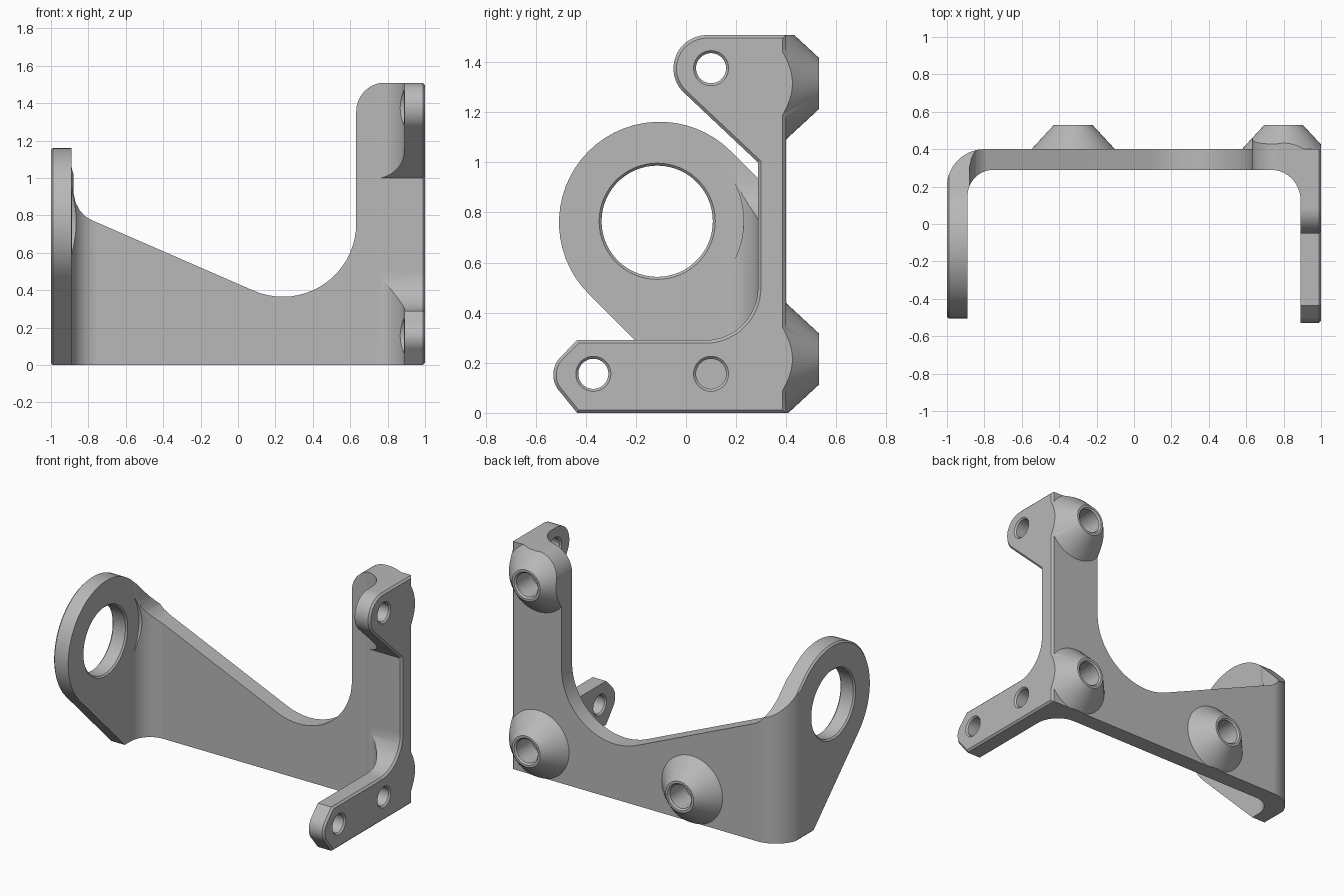
import bpy, bmesh, math
from mathutils import Vector

cube = bpy.data.objects.get("Cube")
if cube:
    bpy.data.objects.remove(cube, do_unlink=True)

PLACE = {
    "X": lambda t, u, v: (t, u, v),
    "Y": lambda t, u, v: (u, t, v),
    "Z": lambda t, u, v: (u, v, t),
}


def arc(cx, cy, r, start, end):
    """Points along an arc, angles in degrees."""
    n = max(4, round(abs(end - start) / 6))
    angles = [math.radians(start + (end - start) * i / n) for i in range(n + 1)]
    return [(cx + r * math.cos(a), cy + r * math.sin(a)) for a in angles]


def inset(points, d):
    """Move a counter-clockwise outline inward by d."""
    result = []
    for i, p in enumerate(points):
        p = Vector(p)
        before = (p - Vector(points[i - 1])).normalized()
        after = (Vector(points[(i + 1) % len(points)]) - p).normalized()
        n1, n2 = Vector((-before.y, before.x)), Vector((-after.y, after.x))
        result.append(tuple(p + (n1 + n2) * d / (1 + n1.dot(n2))))
    return result


def loft(name, axis, sections):
    """Closed solid through (position, outline) sections along an axis."""
    bm = bmesh.new()
    rings = [[bm.verts.new(PLACE[axis](t, u, v)) for u, v in outline]
             for t, outline in sections]
    count = len(rings[0])
    for a, b in zip(rings, rings[1:]):
        for i in range(count):
            j = (i + 1) % count
            bm.faces.new((a[i], a[j], b[j], b[i]))
    bm.faces.new(rings[0])
    bm.faces.new(rings[-1])
    bmesh.ops.recalc_face_normals(bm, faces=bm.faces)
    mesh = bpy.data.meshes.new(name)
    bm.to_mesh(mesh)
    bm.free()
    obj = bpy.data.objects.new(name, mesh)
    bpy.context.collection.objects.link(obj)
    return obj


def turned(name, axis, u, v, profile):
    """Round solid from (position, radius) pairs."""
    return loft(name, axis, [(t, arc(u, v, r, 0, 360)[:-1]) for t, r in profile])


def combine(target, tool, operation):
    """Apply a boolean and discard the tool."""
    mod = target.modifiers.new("combine", "BOOLEAN")
    mod.operation = operation
    mod.solver = "EXACT"
    mod.object = tool
    bpy.context.view_layer.update()
    bpy.context.view_layer.objects.active = target
    bpy.ops.object.modifier_apply(modifier=mod.name)
    bpy.data.objects.remove(tool, do_unlink=True)


# Bent sheet: left arm, back wall and right arm in plan
plan = ([(-1, -0.7), (-0.89, -0.7)]
        + arc(-0.75, 0.15, 0.14, 180, 90)
        + arc(0.73, 0.13, 0.16, 90, 0)
        + [(0.89, -0.7), (1.05, -0.7), (1.05, 0.335), (0.985, 0.4)]
        + arc(-0.8, 0.2, 0.2, 90, 180))
bracket = loft("bracket", "Z", [(-0.1, plan), (1.7, plan)])

# Conical mounting bosses on the back
bosses = [(-0.325, 0.215), (0.8, 0.215), (0.8, 1.315)]
for x, z in bosses:
    boss = turned("boss", "Y", x, z, [(0.36, 0.26), (0.53, 0.103)])
    combine(bracket, boss, "UNION")

# Back wall outline: sloping top edge, round valley and upright post
wall = ([(-1.1, -0.2), (1.1, -0.2), (1.1, 1.6), (0.787, 1.6)]
        + arc(0.787, 1.355, 0.155, 90, 180)
        + arc(0.24, 0.757, 0.392, 360, 246.6)
        + [(-0.79, 0.778), (-0.82, 0.798), (-0.847, 0.828), (-0.868, 0.868),
           (-0.88, 0.92), (-0.882, 1.4), (-1.1, 1.4)])
combine(bracket, loft("wall_outline", "Y", [(-0.8, wall), (0.65, wall)]), "INTERSECT")

# Left arm outline: large eye with slanted sides, chamfered on the outside
eye = ([(0.0865, 0), (0.75, 0), (0.75, 0.4735)]
       + arc(-0.105, 0.76, 0.402, 45, 225))
arms = loft("arm_outlines", "X",
            [(-1.005, inset(eye, 0.016)), (-0.989, eye), (0.05, eye)])

# Right arm outline: lower tab and upper ear, chamfered on the outside
tabs = ([(-0.435, 0), (0.7, 0), (0.7, 1.508)]
        + arc(0.083, 1.375, 0.133, 90, 225)
        + [(0.287, 1.0)]
        + arc(0.077, 0.5, 0.21, 0, -90)
        + [(-0.435, 0.29)]
        + arc(-0.43, 0.152, 0.1, 135, 225))
right_arm = loft("right_arm_outline", "X",
                 [(-0.05, tabs), (0.988, tabs), (1.0, inset(tabs, 0.012))])
combine(arms, right_arm, "UNION")
combine(bracket, arms, "INTERSECT")


def side_hole(side, y, z, radius, clearance):
    """Chamfered hole through an arm, with a flat seat on its inner face."""
    profile = [(1.03, radius + 0.04), (0.99, radius), (0.90, radius),
               (0.888, radius + 0.012), (0.888, clearance), (0.6, clearance)]
    cutter = turned("hole", "X", y, z, [(side * t, r) for t, r in profile])
    combine(bracket, cutter, "DIFFERENCE")


# Large eye hole and screw holes
side_hole(-1, -0.115, 0.765, 0.222, 0.345)
for y, z in [(-0.37, 0.156), (0.1, 0.156), (0.1, 1.376)]:
    side_hole(1, y, z, 0.06, 0.112)

# Blind holes in the bosses
for x, z in bosses:
    cutter = turned("blind_hole", "Y", x, z,
                    [(0.36, 0.078), (0.52, 0.078), (0.56, 0.118)])
    combine(bracket, cutter, "DIFFERENCE")

# Plain grey finish
grey = bpy.data.materials.new("grey")
grey.use_nodes = True
colour = (0.48, 0.48, 0.48, 1)
grey.diffuse_color = colour
for node in grey.node_tree.nodes:
    if node.type == "BSDF_PRINCIPLED":
        node.inputs["Base Color"].default_value = colour
bracket.data.materials.clear()
bracket.data.materials.append(grey)

# Smooth bends, crisp edges
for obj in bpy.context.selected_objects:
    obj.select_set(False)
bracket.select_set(True)
bpy.context.view_layer.objects.active = bracket
bpy.ops.object.shade_smooth_by_angle(angle=math.radians(25))
weighted = bracket.modifiers.new("even_shading", "WEIGHTED_NORMAL")
weighted.keep_sharp = True
